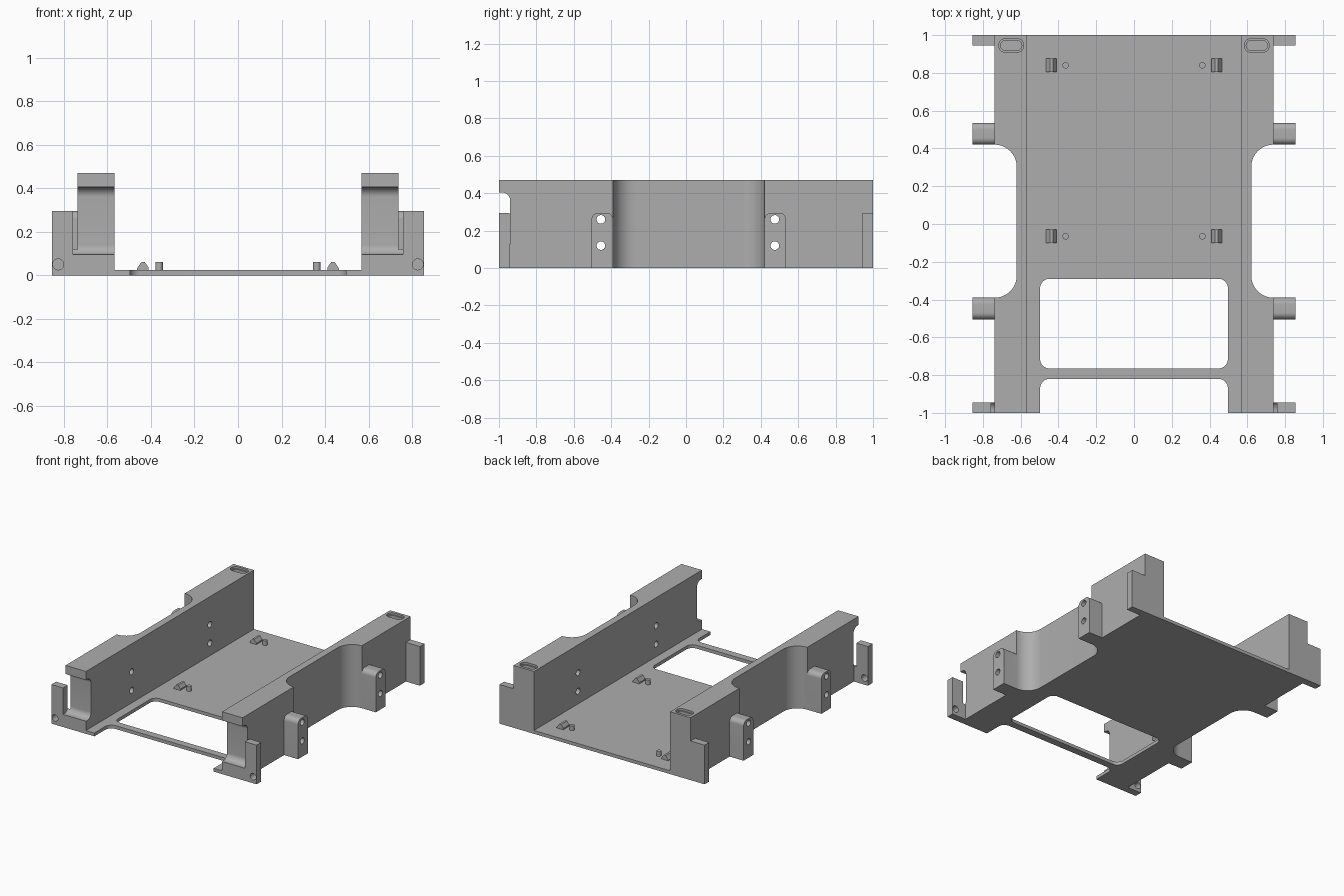
import bpy, bmesh, math

if "Cube" in bpy.data.objects:
    bpy.data.objects.remove(bpy.data.objects["Cube"])

grey = bpy.data.materials.new("plain grey")
grey.diffuse_color = (0.42, 0.42, 0.42, 1)
grey.use_nodes = True
grey.node_tree.nodes["Principled BSDF"].inputs["Base Color"].default_value = grey.diffuse_color


def prism(name, pts, axis, lo, hi):
    """Extrude a 2D profile along an axis: x -> (y,z), y -> (x,z), z -> (x,y)."""
    place = {"x": lambda u, v, w: (w, u, v),
             "y": lambda u, v, w: (u, w, v),
             "z": lambda u, v, w: (u, v, w)}[axis]
    bm = bmesh.new()
    a = [bm.verts.new(place(u, v, lo)) for u, v in pts]
    b = [bm.verts.new(place(u, v, hi)) for u, v in pts]
    bm.faces.new(a)
    bm.faces.new(b)
    for i in range(len(pts)):
        j = (i + 1) % len(pts)
        bm.faces.new((a[i], a[j], b[j], b[i]))
    bmesh.ops.recalc_face_normals(bm, faces=bm.faces)
    me = bpy.data.meshes.new(name)
    bm.to_mesh(me)
    bm.free()
    me.materials.append(grey)
    ob = bpy.data.objects.new(name, me)
    bpy.context.collection.objects.link(ob)
    return ob


def arc(cx, cy, r, a0, a1, n=10):
    return [(cx + r * math.cos(math.radians(a0 + (a1 - a0) * i / n)),
             cy + r * math.sin(math.radians(a0 + (a1 - a0) * i / n))) for i in range(n + 1)]


def rrect(u0, u1, v0, v1, radii):
    """Rectangle with corner radii: low-left, low-right, top-right, top-left."""
    pts = []
    for (cu, cv, su, sv, a), r in zip(((u0, v0, 1, 1, 180), (u1, v0, -1, 1, 270),
                                       (u1, v1, -1, -1, 0), (u0, v1, 1, -1, 90)), radii):
        pts += arc(cu + su * r, cv + sv * r, r, a, a + 90) if r else [(cu, cv)]
    return pts


def combine(ob, tool, op):
    mod = ob.modifiers.new("bool", "BOOLEAN")
    mod.operation, mod.solver, mod.object = op, "EXACT", tool
    bpy.context.view_layer.objects.active = ob
    bpy.ops.object.modifier_apply(modifier=mod.name)
    bpy.data.objects.remove(tool)


def finish(ob, mirror=True):
    if mirror:
        mod = ob.modifiers.new("mirror", "MIRROR")
        mod.use_mirror_merge = False
    bpy.ops.object.select_all(action="DESELECT")
    ob.select_set(True)
    bpy.context.view_layer.objects.active = ob
    bpy.ops.object.shade_smooth_by_angle(angle=math.radians(30))


# Floor plate with the window and the open front bay
floor = prism("floor_plate", rrect(-0.57, 0.57, -1, 1, (0, 0, 0, 0)), "z", 0, 0.025)
combine(floor, prism("cut", rrect(-0.497, 0.497, -0.765, -0.29, (0.05,) * 4), "z", -1, 1), "DIFFERENCE")
combine(floor, prism("cut", rrect(-0.497, 0.497, -1.2, -0.82, (0, 0, 0.05, 0.05)), "z", -1, 1), "DIFFERENCE")
finish(floor, False)

# Side wall with a rounded bay in its outer face
r = 0.117
outline = ([(0.567, -1), (0.738, -1)]
           + arc(0.738, -0.39 + r, r, 270, 180, 16)
           + arc(0.738, 0.42 - r, r, 180, 90, 16)
           + [(0.738, 1), (0.567, 1)])
wall = prism("side_wall", outline, "z", 0, 0.47)

# End lugs and round-topped side lugs
for y0, y1, rad in ((-1, -0.945, 0), (0.945, 1, 0), (-0.505, -0.39, 0.035), (0.42, 0.535, 0.035)):
    lug = prism("lug", rrect(y0, y1, 0, 0.295, (0, 0, rad, rad)), "x", 0.7, 0.855)
    combine(wall, lug, "UNION")

# Rounded notch in the front end of the wall
notch = rrect(-1.2, -0.94, 0.095, 0.405, (0, 0.045, 0.045, 0))
combine(wall, prism("cut", notch, "x", 0.5, 0.758), "DIFFERENCE")

# Screw holes through the side lugs and the front lug
for y in (-0.455, 0.475):
    for z in (0.12, 0.26):
        combine(wall, prism("cut", arc(y, z, 0.023, 0, 345, 23), "x", 0.4, 1), "DIFFERENCE")
combine(wall, prism("cut", arc(0.826, 0.05, 0.025, 0, 345, 23), "y", -1.1, -0.9), "DIFFERENCE")

# Stepped slot in the top at the back
for half_w, half_d, depth in ((0.066, 0.036, 0.015), (0.056, 0.026, 0.1)):
    slot = rrect(0.65 - half_w, 0.65 + half_w, 0.945 - half_d, 0.945 + half_d, (half_d * 0.98,) * 4)
    combine(wall, prism("cut", slot, "z", 0.47 - depth, 0.6), "DIFFERENCE")
finish(wall)

# Board clips and locating pegs on the floor
for label, y in (("front", -0.065), ("back", 0.84)):
    clip = prism(label + "_clip", [(0.41, 0.02), (0.465, 0.02), (0.465, 0.03), (0.444, 0.06),
                                   (0.428, 0.06), (0.41, 0.035)], "y", y - 0.036, y + 0.036)
    finish(clip)
    peg = prism(label + "_peg", arc(0.362, y, 0.017, 0, 345, 23), "z", 0.02, 0.06)
    finish(peg)
